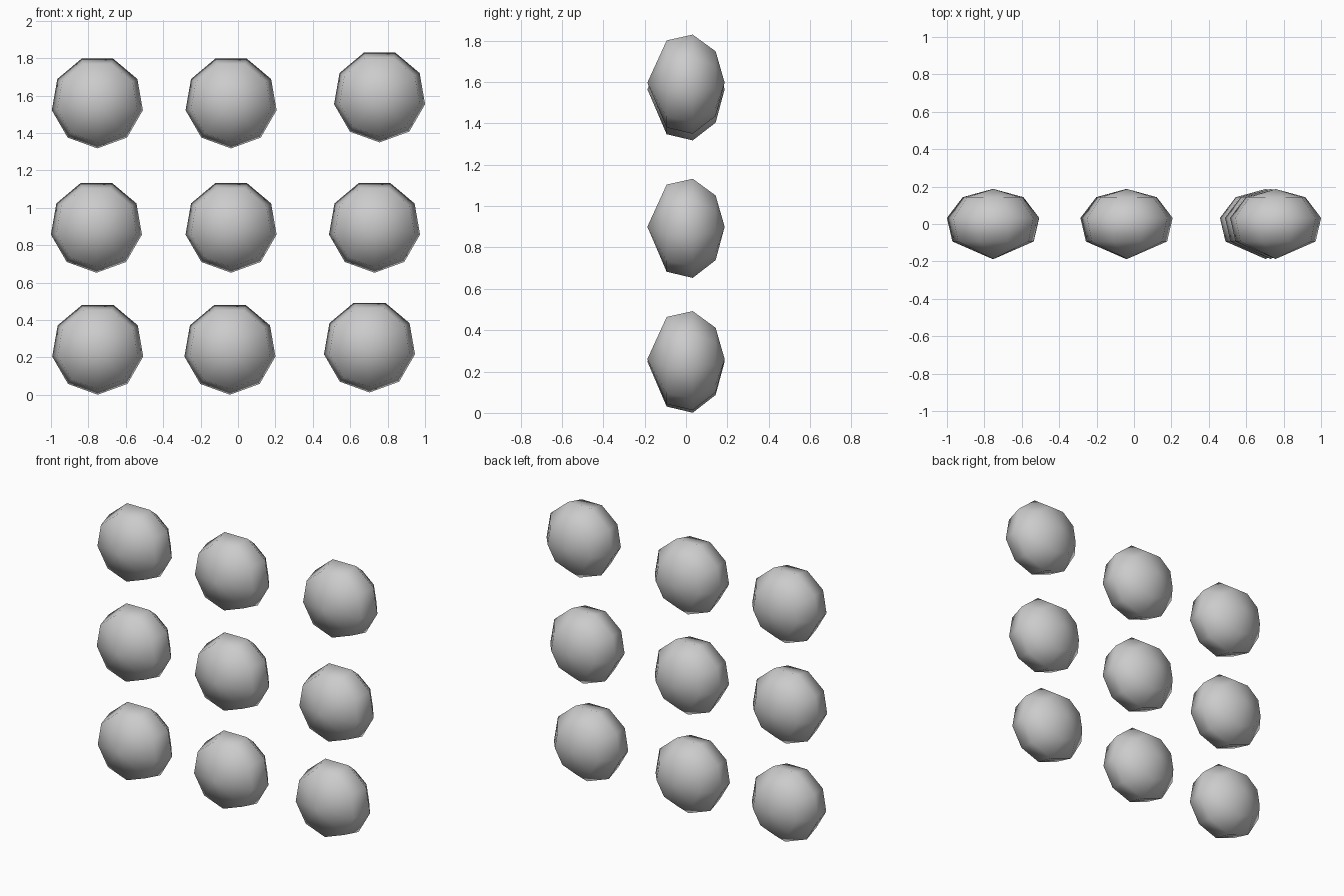
import bpy, bmesh
from math import sin, cos, radians

if "Cube" in bpy.data.objects:
    bpy.data.objects.remove(bpy.data.objects["Cube"])

R, DEPTH, SIDES = 0.251, 0.187, 9   # radius, half depth, sides around


def make_button(name, x, z):
    """Flattened nine-sided sphere, poles along y, rings every 40 degrees."""
    bm = bmesh.new()
    back = bm.verts.new((0, DEPTH, 0))
    front = bm.verts.new((0, -DEPTH, 0))
    rings = []
    for lat in (40, 80, 120):
        r, y = R * sin(radians(lat)), DEPTH * cos(radians(lat))
        rings.append([bm.verts.new((r * sin(radians(40 * i)), y, -r * cos(radians(40 * i))))
                      for i in range(SIDES)])
    for i in range(SIDES):
        j = (i + 1) % SIDES
        bm.faces.new((back, rings[0][i], rings[0][j]))
        for a, b in zip(rings, rings[1:]):
            bm.faces.new((a[i], b[i], b[j], a[j]))
        bm.faces.new((front, rings[2][j], rings[2][i]))
    bmesh.ops.recalc_face_normals(bm, faces=bm.faces)
    for f in bm.faces:
        f.smooth = True
    mesh = bpy.data.meshes.new(name)
    bm.to_mesh(mesh)
    bm.free()
    ob = bpy.data.objects.new(name, mesh)
    ob.location = (x, 0, z)
    bpy.context.collection.objects.link(ob)


# Three rows of three, slightly uneven on the right
rows = {
    "bottom": [(-0.75, 0.248), (-0.043, 0.248), (0.703, 0.26)],
    "middle": [(-0.757, 0.9), (-0.037, 0.9), (0.73, 0.9)],
    "top": [(-0.752, 1.565), (-0.037, 1.565), (0.757, 1.597)],
}
for row, spots in rows.items():
    for side, (x, z) in zip(("left", "centre", "right"), spots):
        make_button(f"{row}_{side}_button", x, z)
